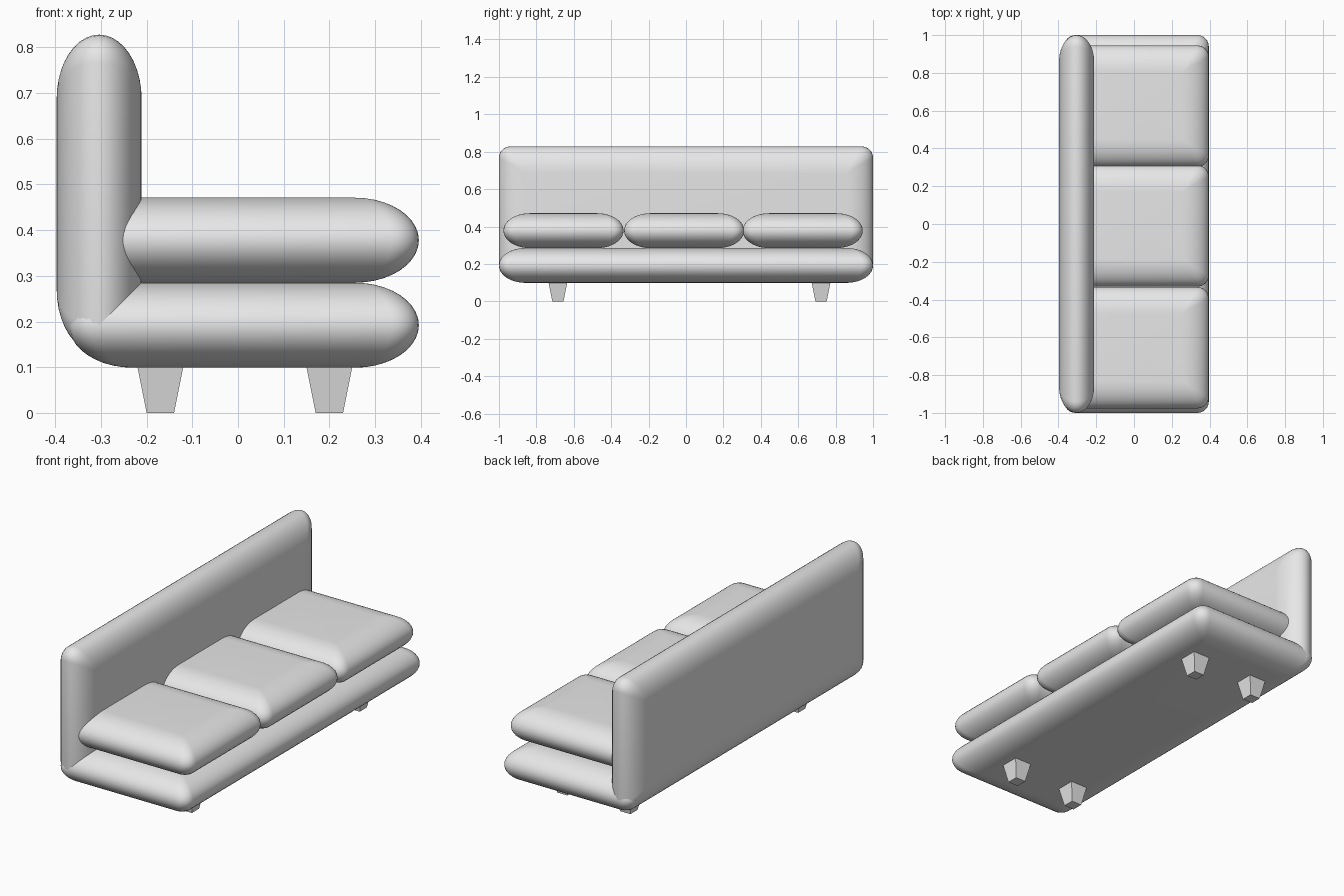
import bpy, bmesh
from math import sin, cos, pi, sqrt, radians
from mathutils import Matrix, Vector

cube = bpy.data.objects.get("Cube")
if cube:
    bpy.data.objects.remove(cube, do_unlink=True)

# Single upholstery colour
GREY = (0.8, 0.8, 0.8, 1.0)
mat = bpy.data.materials.new("light_grey")
mat.use_nodes = True
mat.diffuse_color = GREY
mat.node_tree.nodes["Principled BSDF"].inputs["Base Color"].default_value = GREY

HALF = 0.093    # half thickness of every padded slab
EDGE = 0.14     # how far the rounded edge reaches inward
CORNER = 0.06   # plan corner radius at the widest ring
RINGS, ARC = 20, 6


def finish(name, bm, smooth):
    bmesh.ops.recalc_face_normals(bm, faces=bm.faces)
    mesh = bpy.data.meshes.new(name)
    bm.to_mesh(mesh)
    bm.free()
    mesh.materials.append(mat)
    if smooth:
        mesh.shade_smooth()
        mesh.set_sharp_from_angle(angle=radians(40))
    obj = bpy.data.objects.new(name, mesh)
    bpy.context.collection.objects.link(obj)
    return obj


def rounded_rect(bm, hx, hy, r, z):
    """Ring of vertices around a rectangle with rounded corners."""
    ring = []
    for k, (sx, sy) in enumerate([(1, 1), (-1, 1), (-1, -1), (1, -1)]):
        for i in range(ARC + 1):
            a = (k + i / ARC) * pi / 2
            ring.append(bm.verts.new((sx * (hx - r) + r * cos(a),
                                      sy * (hy - r) + r * sin(a), z)))
    return ring


def padded_slab(name, centre, size_x, size_y, rotation=Matrix()):
    """Flat pad with elliptical edges, thickness along its local z."""
    bm = bmesh.new()
    rings = []
    for i in range(RINGS + 1):
        t = -pi / 2 + pi * i / RINGS
        inset = EDGE * (1 - cos(t))
        r = CORNER * max(cos(t), 0.1)
        rings.append(rounded_rect(bm, size_x / 2 - inset, size_y / 2 - inset,
                                  r, HALF * sin(t)))
    n = len(rings[0])
    for low, high in zip(rings, rings[1:]):
        for j in range(n):
            k = (j + 1) % n
            bm.faces.new((low[j], low[k], high[k], high[j]))
    bm.faces.new(rings[0][::-1])
    bm.faces.new(rings[-1])
    bm.transform(Matrix.Translation(Vector(centre)) @ rotation)
    return finish(name, bm, True)


# Seat base and upright back
padded_slab("seat_base", (0.013, 0, 0.192), 0.766, 2.0)
padded_slab("backrest", (-0.304, 0, 0.479), 0.698, 2.0,
            Matrix.Rotation(pi / 2, 4, 'Y'))

# Three loose seat cushions, tucked into the back
for name, y in (("right", -0.655), ("middle", -0.01), ("left", 0.624)):
    padded_slab("seat_cushion_" + name, (0.018, y, 0.378), 0.756, 0.642)

# Four tapered square legs
for x, side in ((-0.17, "back"), (0.2, "front")):
    for y, end in ((-0.685, "right"), (0.722, "left")):
        bm = bmesh.new()
        bmesh.ops.create_cone(bm, cap_ends=True, segments=4, depth=0.1,
                              radius1=0.03 * sqrt(2), radius2=0.05 * sqrt(2))
        bm.transform(Matrix.Translation((x, y, 0.05))
                     @ Matrix.Rotation(pi / 4, 4, 'Z'))
        finish("leg_" + side + "_" + end, bm, False)
